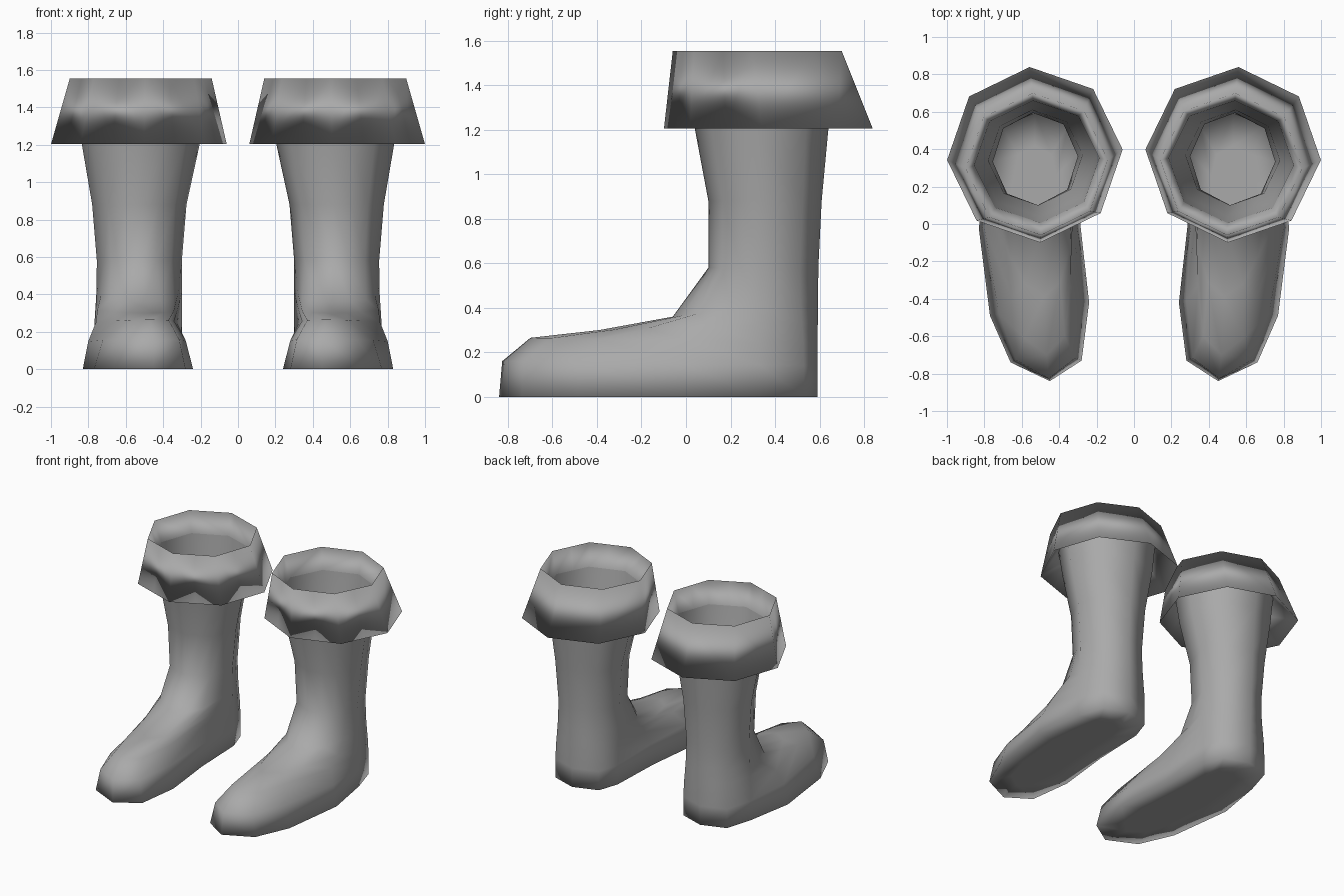
import bpy, bmesh, math

cube = bpy.data.objects.get("Cube")
if cube:
    bpy.data.objects.remove(cube, do_unlink=True)

# One grey material for everything
grey = bpy.data.materials.new("boot grey")
grey.use_nodes = True
COLOUR = (0.4, 0.4, 0.4, 1)
grey.diffuse_color = COLOUR
grey.node_tree.nodes["Principled BSDF"].inputs["Base Color"].default_value = COLOUR

# Sole outline, clockwise from the outer side of the heel, toe at index 4
SOLE = [(.77, .33), (.83, -.02), (.77, -.49), (.66, -.74), (.45, -.84), (.28, -.73),
        (.24, -.42), (.285, -.02), (.30, .38), (.35, .53), (.53, .59), (.71, .53)]


def mix(a, b, t):
    return tuple(p + (q - p) * t for p, q in zip(a, b))


def octagon(x0, x1, y0, y1):
    """Slightly turned octagon in a box, as 12 points that match the sole outline."""
    cx, cy = (x0 + x1) / 2, (y0 + y1) / 2
    c = []
    for k in range(8):  # E, SE, S, SW, W, NW, N, NE
        a = -k * math.pi / 4 - 0.06
        c.append((cx + (x1 - x0) / 2 * math.cos(a), cy + (y1 - y0) / 2 * math.sin(a)))
    half = lambda i: mix(c[i], c[i + 1], .5)
    return [c[0], half(0), c[1], half(1), c[2], half(2), c[3], half(3), c[4], c[5], c[6], c[7]]


def flat(points, z):
    return [(x, y, z) for x, y in points]


def foot_ring(t, pinch, z_front, z_back):
    """Ring between the ankle (t=0) and the sole outline (t=1), narrowed towards the toe."""
    ankle = octagon(.30, .755, .10, .595)
    pts = [mix(a, s, t) for a, s in zip(ankle, SOLE)]
    y0, y1 = min(p[1] for p in pts), max(p[1] for p in pts)
    ring = []
    for x, y in pts:
        w = max(0, min(1, (.25 - y) / .5))
        cx = .53 + (.48 - .53) * w
        ring.append((cx + (x - cx) * (1 - pinch * w), y,
                     z_back + (z_front - z_back) * (y1 - y) / (y1 - y0)))
    return ring


def inset(points, fx, fy):
    return [(.53 + (x - .53) * fx, -.10 + (y + .10) * fy) for x, y in points]


def loft(name, rings, side, cap):
    """Skin the rings into one smooth shell; side mirrors it across x."""
    bm = bmesh.new()
    rows = [[bm.verts.new((side * x, y, z)) for x, y, z in r] for r in rings]
    n = len(rows[0])
    for a, b in zip(rows, rows[1:]):
        for i in range(n):
            j = (i + 1) % n
            bm.faces.new((a[i], a[j], b[j], b[i]))
    if cap:
        bm.faces.new(rows[0])
    bmesh.ops.recalc_face_normals(bm, faces=bm.faces)
    for f in bm.faces:
        f.smooth = True
    mesh = bpy.data.meshes.new(name)
    bm.to_mesh(mesh)
    bm.free()
    mesh.materials.append(grey)
    bpy.context.collection.objects.link(bpy.data.objects.new(name, mesh))


LEG_TOP = flat(octagon(.205, .835, .04, .64), 1.2)
COLLAR = flat(octagon(.185, .855, .005, .66), 1.40)

# Foot and leg, from the flat sole up into the cuff
BOOT = [
    flat(inset(SOLE, .5, .75), 0),
    flat(SOLE, 0),
    foot_ring(.985, .16, .16, .14),
    foot_ring(.85, .38, .265, .24),
    foot_ring(.52, .32, .30, .33),
    foot_ring(.17, .12, .36, .44),
    foot_ring(0, 0, .58, .58),
    flat(octagon(.275, .78, .10, .61), .88),
    LEG_TOP,
    COLLAR,
]

# Cuff: lining flares to the rim, the skirt folds down, its underside returns to the leg
CUFF = [
    COLLAR,
    flat(octagon(.14, .90, -.06, .70), 1.555),
    flat(octagon(.06, 1.0, -.10, .84), 1.205),
    COLLAR,
]

for label, side in (("left", 1), ("right", -1)):
    loft(label + "_boot", BOOT, side, True)
    loft(label + "_cuff", CUFF, side, False)
